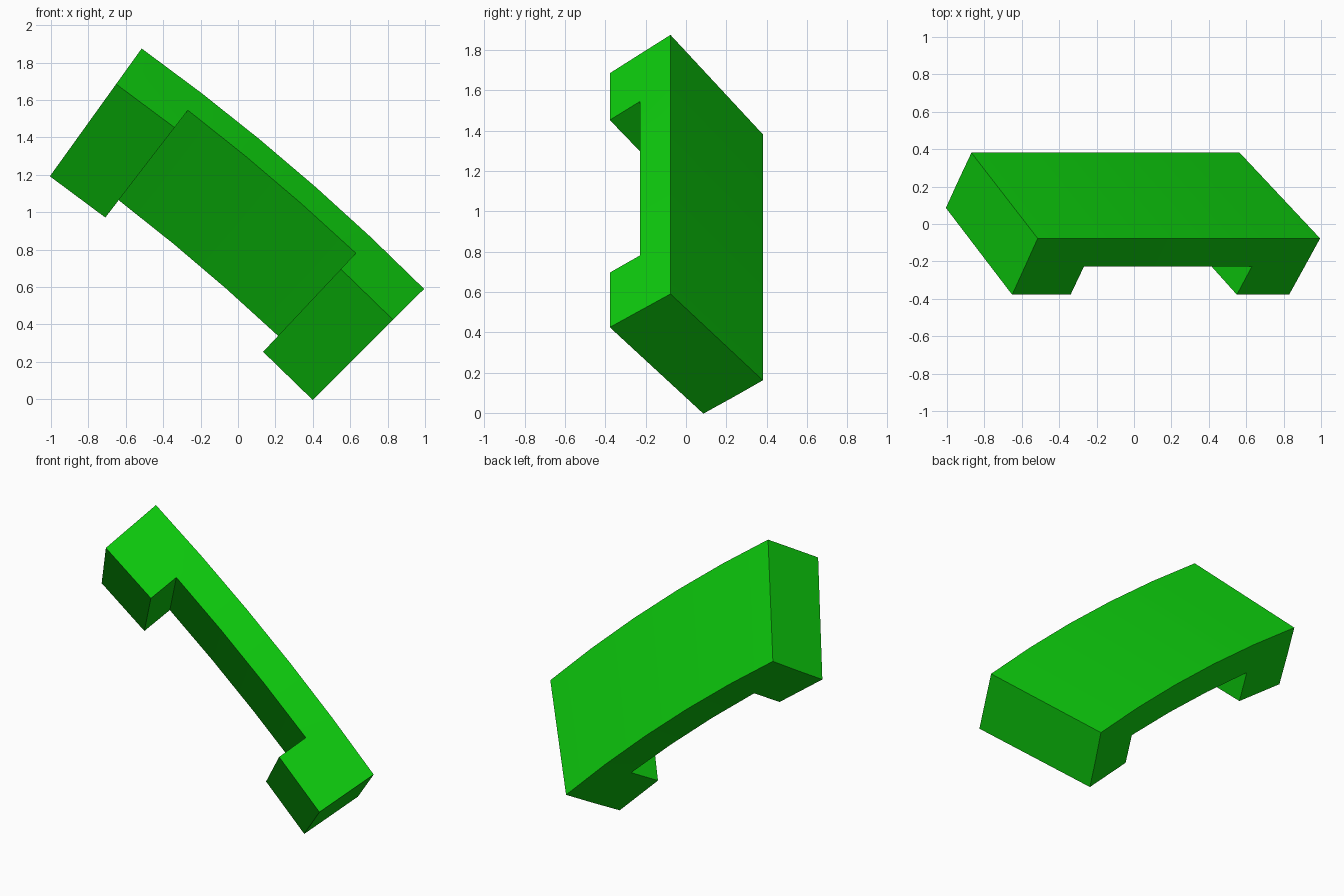
import bpy
import bmesh
import math
from mathutils import Vector

cube = bpy.data.objects.get("Cube")
if cube:
    bpy.data.objects.remove(cube, do_unlink=True)

# Arc that the bar follows, turning about an axis parallel to y
SEGMENTS = 5
MID, HALF = math.radians(49.6), math.radians(4.7)
RADIUS = 0.9914 / math.sin(HALF)
AXIS_X = 0.24 - RADIUS * math.cos(HALF) * math.cos(MID)
AXIS_Z = 1.2325 - RADIUS * math.cos(HALF) * math.sin(MID)

# Tilted rectangular section as (radial offset, y): outer front, outer back, inner back, inner front
SECTION = [(0, -0.077), (-0.607, 0.381), (-0.724, 0.236), (-0.117, -0.228)]
FOOT_DEPTH = (-0.117, -0.15)

green = bpy.data.materials.new("bright green")
green.use_nodes = True
green.diffuse_color = (0.004, 0.6, 0.004, 1)
green.node_tree.nodes["Principled BSDF"].inputs["Base Color"].default_value = green.diffuse_color

# Curved bar
bm = bmesh.new()
rings = []
for i in range(SEGMENTS + 1):
    a = MID + HALF * (1 - 2 * i / SEGMENTS)
    rings.append([bm.verts.new((AXIS_X + (RADIUS + r) * math.cos(a), y,
                                AXIS_Z + (RADIUS + r) * math.sin(a))) for r, y in SECTION])
inner_faces = []
for r0, r1 in zip(rings, rings[1:]):
    for j in range(4):
        k = (j + 1) % 4
        face = bm.faces.new((r0[j], r0[k], r1[k], r1[j]))
        if j == 2:
            inner_faces.append(face)
bm.faces.new(rings[0])
bm.faces.new(rings[-1])
bmesh.ops.recalc_face_normals(bm, faces=bm.faces)

# Feet pulled out of the first and last segments
feet = bmesh.ops.extrude_discrete_faces(bm, faces=[inner_faces[0], inner_faces[-1]])["faces"]
for v in {v for f in feet for v in f.verts}:
    radial = Vector((v.co.x - AXIS_X, 0, v.co.z - AXIS_Z)).normalized()
    v.co += radial * FOOT_DEPTH[0] + Vector((0, FOOT_DEPTH[1], 0))
bmesh.ops.remove_doubles(bm, verts=bm.verts, dist=0.0005)
bmesh.ops.recalc_face_normals(bm, faces=bm.faces)

mesh = bpy.data.meshes.new("curved_handle")
bm.to_mesh(mesh)
bm.free()
mesh.materials.append(green)
handle = bpy.data.objects.new("curved_handle", mesh)
bpy.context.collection.objects.link(handle)

# Smooth along the arc, sharp at the corners
bpy.ops.object.select_all(action='DESELECT')
handle.select_set(True)
bpy.context.view_layer.objects.active = handle
bpy.ops.object.shade_smooth_by_angle(angle=math.radians(30))
